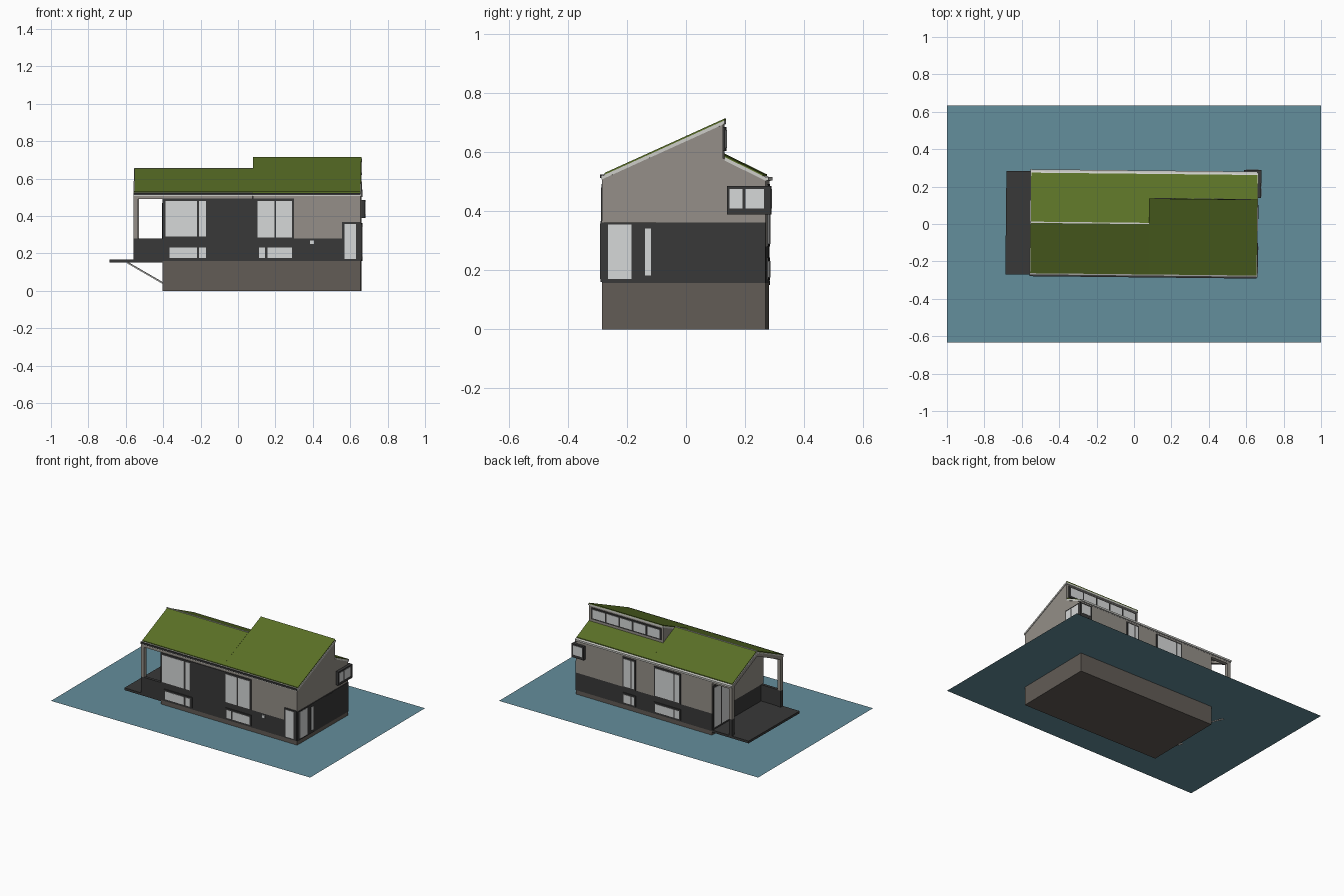
import bpy, bmesh
from math import radians
from mathutils import Matrix

if "Cube" in bpy.data.objects:
    bpy.data.objects.remove(bpy.data.objects["Cube"], do_unlink=True)

TURN = Matrix.Rotation(radians(-0.6), 4, 'Z')  # house sits slightly turned on the water


def material(name, rgb):
    lin = [((c / 255 + 0.055) / 1.055) ** 2.4 for c in rgb] + [1]
    m = bpy.data.materials.new(name)
    m.use_nodes = True
    m.diffuse_color = lin
    bsdf = next(n for n in m.node_tree.nodes if n.type == 'BSDF_PRINCIPLED')
    bsdf.inputs["Base Color"].default_value = lin
    return m


WATER = material("water blue", (100, 142, 156))
HULL = material("concrete brown", (98, 92, 86))
WALL = material("wall grey", (148, 143, 136))
DARK = material("charcoal", (56, 56, 56))
GLASS = material("pale glass", (214, 216, 216))
GREEN = material("roof green", (90, 112, 38))
TRIM = material("light trim", (205, 205, 200))


def finish(name, bm, mat, turn=TURN):
    bmesh.ops.recalc_face_normals(bm, faces=bm.faces)
    bm.transform(turn)
    mesh = bpy.data.meshes.new(name)
    bm.to_mesh(mesh)
    bm.free()
    mesh.materials.append(mat)
    ob = bpy.data.objects.new(name, mesh)
    bpy.context.collection.objects.link(ob)
    return ob


def box(name, x, y, z, mat):
    bm = bmesh.new()
    bmesh.ops.create_cube(bm, size=1)
    for v in bm.verts:
        v.co = [r[0] if c < 0 else r[1] for c, r in zip(v.co, (x, y, z))]
    return finish(name, bm, mat)


def prism(name, profile, x, mat):
    """Extrude a y-z outline along x."""
    bm = bmesh.new()
    face = bm.faces.new([bm.verts.new((x[0], py, pz)) for py, pz in profile])
    new = bmesh.ops.extrude_face_region(bm, geom=[face])["geom"]
    for v in new:
        if isinstance(v, bmesh.types.BMVert):
            v.co.x = x[1]
    return finish(name, bm, mat)


def slab(name, a, b, x, thick, mat):
    """Sloping sheet between two y-z points, with its top on them."""
    return prism(name, [a, b, (b[0], b[1] - thick), (a[0], a[1] - thick)], x, mat)


def plate(name, side, at, span, z, depth, mat):
    """Thin panel on a wall facing front, back, left or right."""
    out = sorted((at, at + (depth if side in ("back", "left") else -depth)))
    if side in ("front", "back"):
        return box(name, span, out, z, mat)
    return box(name, out, span, z, mat)


def window(name, side, at, span, z, panes, pane_z):
    plate(name + "_frame", side, at, span, z, 0.006, DARK)
    for i, p in enumerate(panes):
        plate(f"{name}_pane_{i + 1}", side, at, p, pane_z, 0.008, GLASS)


W = 0.277                 # half width of the house
END, PORCH, STEP, NOSE = 0.658, -0.40, 0.08, -0.556
EAVE_F, EAVE_B = (-W - 0.003, 0.525), (W + 0.003, 0.52)
RIDGE, PEAK, DROP = (0.003, 0.655), (0.137, 0.714), (0.137, 0.59)

# Water surface
bm = bmesh.new()
bmesh.ops.create_grid(bm, x_segments=1, y_segments=1, size=1)
bm.transform(Matrix.Translation((0, 0, 0.13)) @ Matrix.Diagonal((1, 0.633, 1, 1)))
finish("water", bm, WATER, Matrix.Identity(4))

# Floating base, deck and its struts
box("hull", (PORCH, END), (-W, W), (0, 0.158), HULL)
box("deck", (-0.685, PORCH), (-W, W), (0.15, 0.166), DARK)
for label, y in (("front", -0.2), ("back", 0.2)):
    bm = bmesh.new()
    bmesh.ops.create_cube(bm, size=1)
    for v in bm.verts:
        low = v.co.x > 0
        v.co = (PORCH if low else -0.59, y + v.co.y * 0.008, (0.04 if low else 0.15) + v.co.z * 0.008)
    finish(label + "_strut", bm, TRIM)

# Storeys
box("lower_storey", (PORCH, END), (-W, W), (0.158, 0.28), DARK)
prism("upper_storey", [(-W, 0.28), (W, 0.28), (W, 0.51), (0.003, 0.642), (-W, 0.515)],
      (PORCH, STEP), WALL)
prism("raised_storey", [(-W, 0.28), (W, 0.28), (W, 0.51), (0.132, 0.58), (0.132, 0.702), (-W, 0.515)],
      (STEP + 0.002, END), WALL)

# Green roof on light boards
for part, mat, inset, lift in (("board", TRIM, 0, -0.006), ("roof", GREEN, 0.004, 0)):
    thick = 0.012 if mat is TRIM else 0.008
    up = lambda p: (p[0], p[1] + lift)
    cut = lambda p: (p[0] * (1 - inset * 10) if inset else p[0], p[1] + (0.005 if inset else lift))
    slab("front_low_" + part, cut(EAVE_F), up(RIDGE), (NOSE + inset, STEP), thick, mat)
    slab("front_high_" + part, cut(EAVE_F), up(PEAK), (STEP, END + 0.004 - inset), thick, mat)
    slab("back_low_" + part, up(RIDGE), cut(EAVE_B), (NOSE + inset, STEP), thick, mat)
    slab("back_high_" + part, up(DROP), cut(EAVE_B), (STEP, END + 0.004 - inset), thick, mat)
box("front_gutter", (NOSE, END), (-W - 0.008, -W + 0.002), (0.512, 0.524), DARK)
box("back_gutter", (NOSE, END), (W, W + 0.01), (0.505, 0.517), TRIM)
box("ridge_cap", (NOSE, STEP), (0, 0.007), (0.648, 0.657), TRIM)

# Clerestory strip behind the raised roof
step = 0.106
panes = [(0.107 + i * step, 0.107 + i * step + 0.094) for i in range(5)]
window("clerestory", "back", 0.132, (0.095, 0.64), (0.605, 0.685), panes, (0.615, 0.675))

# Open porch
for label, s in (("front", -1), ("back", 1)):
    y = sorted((s * W, s * (W - 0.025)))
    box(label + "_post", (NOSE, NOSE + 0.025), y, (0.28, 0.51), WALL)
    box(label + "_post_foot", (NOSE, NOSE + 0.025), y, (0.16, 0.28), DARK)
    box(label + "_beam", (NOSE, PORCH), y, (0.49, 0.512), WALL)
    slab(label + "_rafter", (s * W, 0.512), (0.003, 0.643), (NOSE, NOSE + 0.025), 0.025, WALL)
    slab(label + "_ceiling", (s * W, 0.512), (0.003, 0.643), (NOSE, PORCH), 0.006, WALL)
box("porch_parapet", (NOSE, PORCH), (-W, -W + 0.02), (0.16, 0.28), DARK)
window("porch_door", "right", PORCH, (0.09, 0.272), (0.166, 0.47),
       [(0.105, 0.178), (0.19, 0.262)], (0.18, 0.455))

# Front wall
F = -W
plate("front_panel", "front", F, (-0.155, 0.1), (0.28, 0.492), 0.005, DARK)
window("front_wide_window", "front", F, (-0.4, -0.155), (0.28, 0.492),
       [(-0.385, -0.215), (-0.205, -0.168)], (0.29, 0.48))
window("front_tall_window", "front", F, (0.098, 0.302), (0.28, 0.492),
       [(0.107, 0.197), (0.205, 0.293)], (0.285, 0.48))
window("front_low_window_a", "front", F, (-0.375, -0.157), (0.167, 0.243),
       [(-0.363, -0.215), (-0.205, -0.168)], (0.176, 0.232))
window("front_low_window_b", "front", F, (0.1, 0.302), (0.167, 0.243),
       [(0.115, 0.148), (0.16, 0.293)], (0.176, 0.232))
plate("front_lamp", "front", F, (0.387, 0.409), (0.25, 0.27), 0.008, GLASS)
window("corner_front", "front", F, (0.56, END), (0.16, 0.368), [(0.572, 0.635)], (0.17, 0.358))

# Back wall
for label, x0, x1, mid in (("narrow", 0.19, 0.29, 0.225), ("wide", -0.158, 0.048, -0.11)):
    for level, z in (("upper", (0.28, 0.492)), ("lower", (0.167, 0.243))):
        window(f"back_{label}_{level}", "back", W, (x0, x1), z,
               [(x0 + 0.01, mid - 0.004), (mid + 0.004, x1 - 0.01)], (z[0] + 0.009, z[1] - 0.011))

# Right-hand end wall with door, closet panel and corner glass
plate("end_cladding", "left", END, (-W, W), (0.158, 0.362), 0.004, DARK)
window("corner_side", "left", END, (-0.27, -0.095), (0.16, 0.362), [(-0.257, -0.178)], (0.17, 0.355))
plate("door_glass", "left", END, (-0.132, -0.112), (0.182, 0.342), 0.009, GLASS)
plate("closet_panel", "left", END, (0.018, 0.108), (0.165, 0.358), 0.006, DARK)

# Bay window wrapping the back corner
box("corner_bay", (0.585, 0.678), (0.146, W + 0.018), (0.39, 0.485), DARK)
for i, span in enumerate(((0.155, 0.198), (0.208, 0.272))):
    plate(f"bay_side_pane_{i + 1}", "left", 0.678, span, (0.41, 0.475), 0.002, GLASS)
plate("bay_back_pane", "back", W + 0.018, (0.597, 0.666), (0.41, 0.475), 0.002, GLASS)
